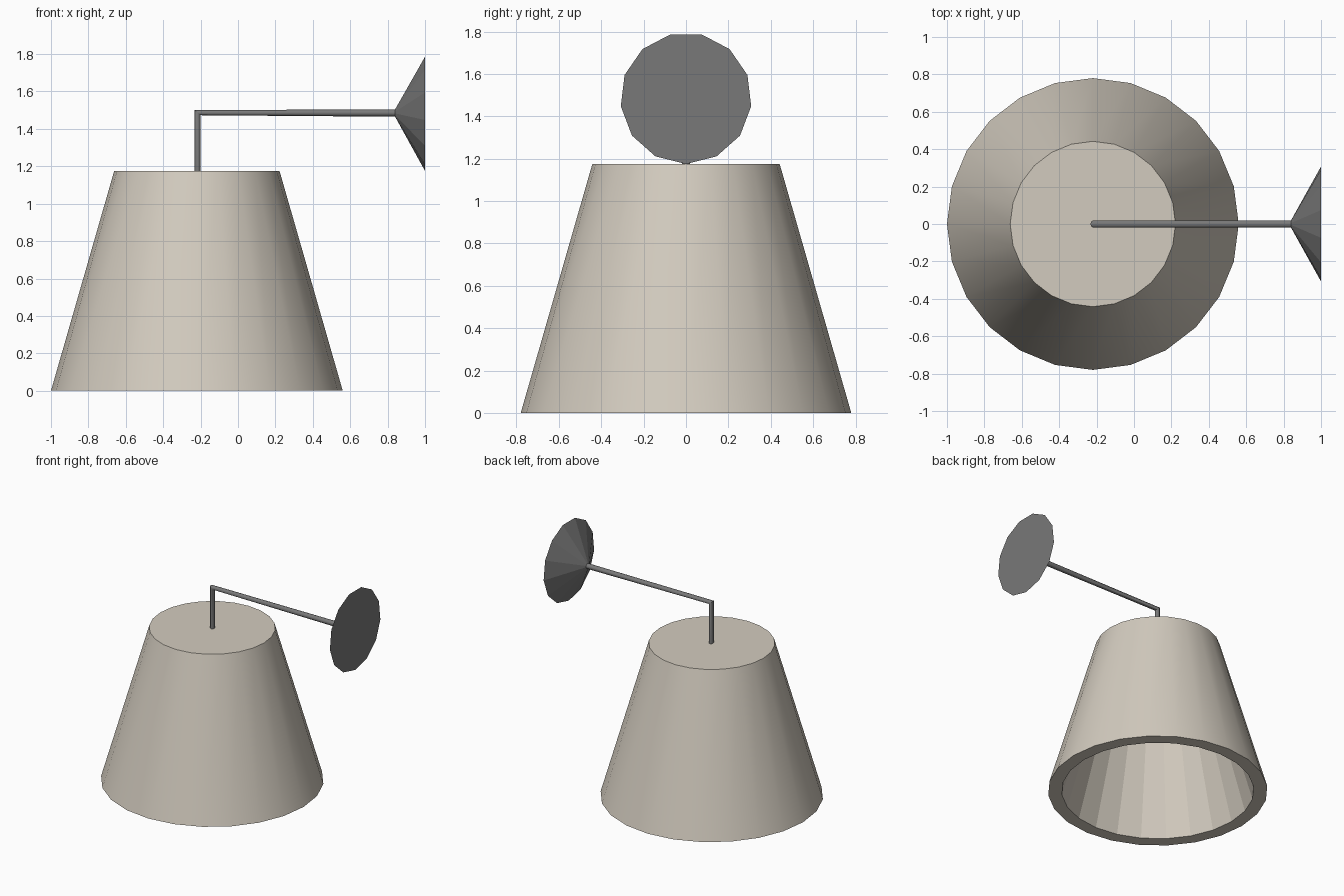
import bpy, bmesh, math
from mathutils import Vector

if "Cube" in bpy.data.objects:
    bpy.data.objects.remove(bpy.data.objects["Cube"])


def material(name, rgb):
    m = bpy.data.materials.new(name)
    m.diffuse_color = (*rgb, 1.0)
    m.use_nodes = True
    m.node_tree.nodes["Principled BSDF"].inputs["Base Color"].default_value = m.diffuse_color
    return m


def loft(name, rings, sides, start, mat):
    """Join rings given as (centre, u axis, v axis), capping both ends."""
    bm = bmesh.new()
    loops = []
    for centre, u, v in rings:
        c, u, v = Vector(centre), Vector(u), Vector(v)
        angles = [start + 2 * math.pi * i / sides for i in range(sides)]
        loops.append([bm.verts.new(c + u * math.cos(a) + v * math.sin(a)) for a in angles])
    for a, b in zip(loops, loops[1:]):
        for i in range(sides):
            j = (i + 1) % sides
            bm.faces.new((a[i], a[j], b[j], b[i]))
    bm.faces.new(loops[0])
    bm.faces.new(loops[-1])
    bmesh.ops.recalc_face_normals(bm, faces=bm.faces)
    mesh = bpy.data.meshes.new(name)
    bm.to_mesh(mesh)
    bm.free()
    mesh.materials.append(mat)
    obj = bpy.data.objects.new(name, mesh)
    bpy.context.collection.objects.link(obj)
    return obj


fabric = material("warm beige", (0.65, 0.60, 0.52))
metal = material("dark grey metal", (0.19, 0.19, 0.19))

# Hollow shade: inner ceiling, inner rim, outer rim, outer top
CX = -0.22
profile = [(0.37, 1.08), (0.683, 0.0), (0.78, 0.0), (0.442, 1.175)]
shade = loft("shade", [((CX, 0, z), (r, 0, 0), (0, r, 0)) for r, z in profile],
             24, 0.0, fabric)
# Only the outer wall is smooth
for p in shade.data.polygons:
    radial = Vector((p.center.x - CX, p.center.y, 0))
    p.use_smooth = abs(p.normal.z) < 0.9 and p.normal.dot(radial) > 0

# Bent arm with a mitred corner
arm = loft("arm", [
    ((-0.216, 0, 1.165), (-0.016, 0, 0), (0, 0.02, 0)),
    ((-0.216, 0, 1.487), (-0.016, 0, 0.014), (0, 0.02, 0)),
    ((0.845, 0, 1.485), (0, 0, 0.02), (0, 0.02, 0)),
], 13, math.pi, metal)
bpy.ops.object.select_all(action='DESELECT')
arm.select_set(True)
bpy.context.view_layer.objects.active = arm
bpy.ops.object.shade_smooth_by_angle(angle=math.radians(35))

# Faceted conical wall mount
loft("wall_mount", [
    ((0.84, 0, 1.485), (0, 0, 0.02), (0, 0.02, 0)),
    ((1.0, 0, 1.485), (0, 0, 0.31), (0, 0.31, 0)),
], 13, math.pi, metal)
